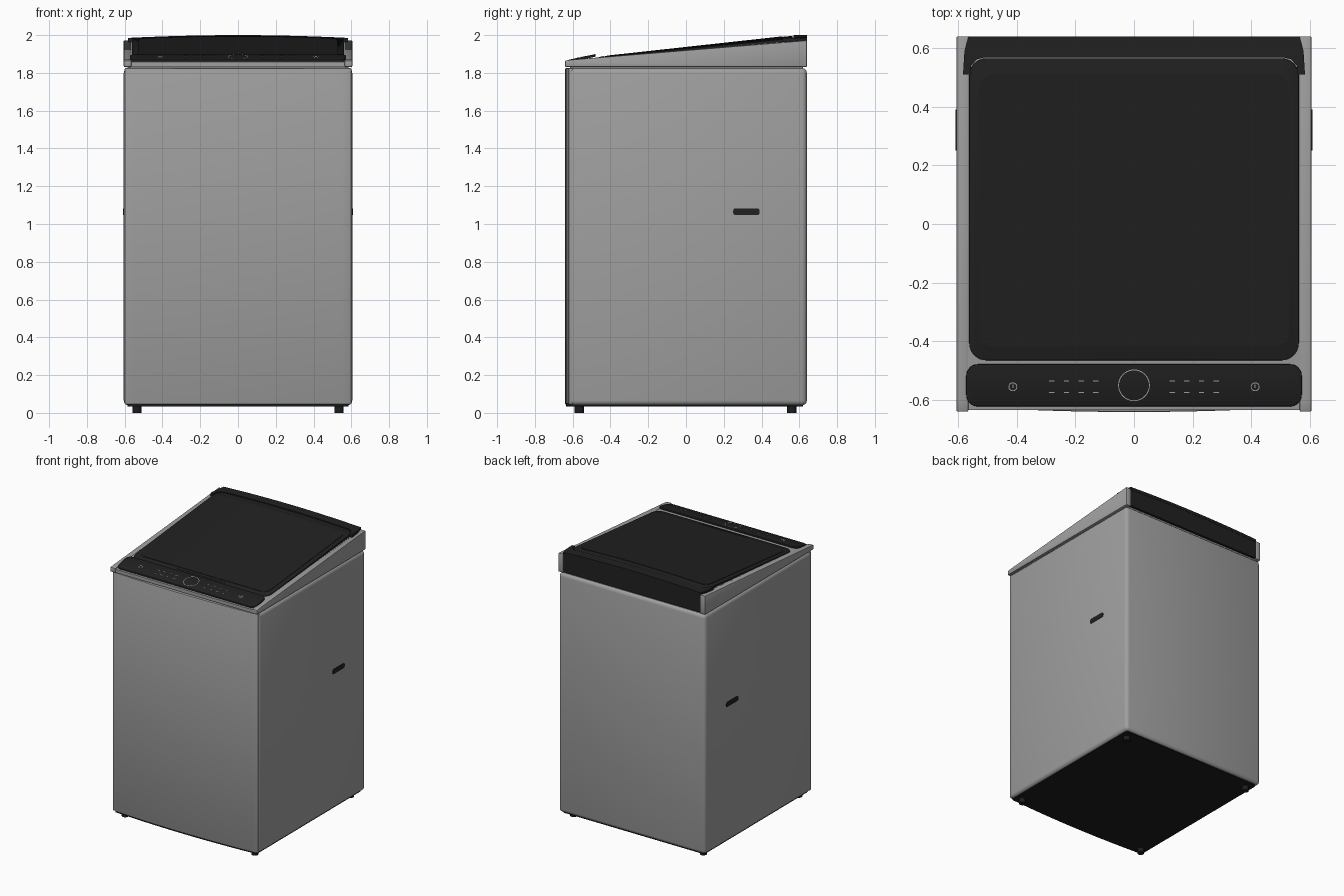
import bpy, bmesh, math
from mathutils import Vector

if "Cube" in bpy.data.objects:
    bpy.data.objects.remove(bpy.data.objects["Cube"], do_unlink=True)


def material(name, value):
    m = bpy.data.materials.new(name)
    m.use_nodes = True
    colour = (value, value, value, 1)
    m.diffuse_color = colour
    m.node_tree.nodes["Principled BSDF"].inputs["Base Color"].default_value = colour
    return m


steel = material("cabinet grey", 0.35)
brushed = material("brushed front grey", 0.34)
black = material("gloss black", 0.015)
dark = material("base black", 0.012)
mark = material("marking grey", 0.42)


def finish(name, bm, mat, bevel=0, segments=3, smooth=True):
    bmesh.ops.recalc_face_normals(bm, faces=bm.faces)
    mesh = bpy.data.meshes.new(name)
    bm.to_mesh(mesh)
    bm.free()
    mesh.materials.append(mat)
    ob = bpy.data.objects.new(name, mesh)
    bpy.context.collection.objects.link(ob)
    bpy.ops.object.select_all(action="DESELECT")
    ob.select_set(True)
    bpy.context.view_layer.objects.active = ob
    if bevel:
        mod = ob.modifiers.new("rounded edges", "BEVEL")
        mod.width, mod.segments = bevel, segments
        mod.limit_method, mod.angle_limit = "ANGLE", math.radians(40)
        bpy.ops.object.modifier_apply(modifier=mod.name)
    if smooth:
        bpy.ops.object.shade_smooth_by_angle(angle=math.radians(35))
    return ob


def box(name, x, y, z, mat, bevel=0):
    bm = bmesh.new()
    bmesh.ops.create_cube(bm, size=1)
    for v in bm.verts:
        v.co = [lo + (c + 0.5) * (hi - lo) for c, (lo, hi) in zip(v.co, (x, y, z))]
    return finish(name, bm, mat, bevel)


def extrude(points, shift):
    bm = bmesh.new()
    face = bm.faces.new([bm.verts.new(p) for p in points])
    top = bmesh.ops.extrude_face_region(bm, geom=[face])["geom"]
    for v in top:
        if isinstance(v, bmesh.types.BMVert):
            v.co += Vector(shift)
    return bm


def rounded(x0, x1, y0, y1, r, steps=8):
    pts = []
    for k, (cx, cy) in enumerate([(x1 - r, y1 - r), (x0 + r, y1 - r),
                                  (x0 + r, y0 + r), (x1 - r, y0 + r)]):
        for i in range(steps + 1):
            a = math.pi / 2 * (k + i / steps)
            pts.append((cx + r * math.cos(a), cy + r * math.sin(a)))
    return pts


def slab(name, outline, low, high, surface, mat, bevel=0, flat_bottom=None):
    """Plate that follows a sloping, arched surface."""
    bm = extrude([(x, y, 0) for x, y in outline], (0, 0, 1))
    for i in range(-5, 6):
        bmesh.ops.bisect_plane(bm, geom=bm.verts[:] + bm.edges[:] + bm.faces[:],
                               plane_co=(i * 0.1, 0, 0), plane_no=(1, 0, 0))
    for v in bm.verts:
        if v.co.z < 0.5 and flat_bottom is not None:
            v.co.z = flat_bottom
        else:
            v.co.z = surface(v.co.x, v.co.y) + (high if v.co.z > 0.5 else low)
    return finish(name, bm, mat, bevel, 2)


def lid_surface(x, y):
    t = max(0, (y + 0.46) / 1.02)
    return 1.884 + 0.098 * t + 0.014 * t * (1 - (x / 0.57) ** 2)


def cover_surface(x, y):
    return 1.985 + 0.015 * (1 - (x / 0.585) ** 2)


def panel_surface(x, y):
    return 1.87 + 0.21 * (y + 0.62)


# Cabinet with a gently bowed front panel
box("cabinet", (-0.605, 0.605), (-0.622, 0.64), (0.04, 1.826), steel, 0.026)
bow = [(0.6 * i / 12, -0.641 + 0.02 * (i / 12) ** 2) for i in range(-12, 13)]
bow += [(0.6, -0.6), (-0.6, -0.6)]
front = extrude([(x, y, 0.045) for x, y in bow], (0, 0, 1.78))
finish("front_panel", front, brushed, 0.006, 2)

# Base plate and feet
slab("base_plate", rounded(-0.585, 0.585, -0.61, 0.62, 0.02) , 0.034, 0.05,
     lambda x, y: 0, dark)
base_bow = [(x * 0.97, y + 0.006) for x, y in bow]
finish("base_front_lip", extrude([(x, y, 0.034) for x, y in base_bow], (0, 0, 0.012)), dark)
for sx, side in ((1, "left"), (-1, "right")):
    for y, end in ((-0.565, "front"), (0.56, "back")):
        bm = bmesh.new()
        bmesh.ops.create_cone(bm, cap_ends=True, segments=20, radius1=0.024,
                              radius2=0.024, depth=0.04)
        bmesh.ops.translate(bm, verts=bm.verts, vec=(sx * 0.535, y, 0.02))
        finish(f"{end}_{side}_foot", bm, dark)

    # Side grip and sloping rail
    grip = [(sx * 0.6, y, z) for y, z in rounded(0.25, 0.39, 1.047, 1.083, 0.012, 4)]
    finish(f"{side}_side_grip", extrude(grip, (sx * 0.008, 0, 0)), black)
    rail = [(-0.64, 1.832), (0.64, 1.832), (0.64, 1.972), (-0.605, 1.87), (-0.64, 1.865)]
    bm = extrude([(sx * 0.565, y, z) for y, z in rail], (sx * 0.04, 0, 0))
    finish(f"{side}_rail", bm, steel, 0.004, 2)

# Top deck between the rails, with a shadow gap beneath
box("shadow_gap", (-0.585, 0.585), (-0.615, 0.62), (1.81, 1.845), steel)
deck = [(-0.635, 1.833), (0.6, 1.833), (0.6, 1.97), (-0.48, 1.878), (-0.635, 1.858)]
finish("top_deck", extrude([(-0.568, y, z) for y, z in deck], (1.136, 0, 0)), steel)

# Lid with a raised window plate and a finger slot
slab("lid", rounded(-0.562, 0.562, -0.465, 0.565, 0.06), -0.02, 0, lid_surface, black, 0.003)
slab("lid_window", rounded(-0.528, 0.528, -0.417, 0.512, 0.05), -0.002, 0.003,
     lid_surface, black)
slab("lid_finger_slot", rounded(-0.2, 0.2, -0.442, -0.437, 0.002, 2), -0.002, 0.002,
     lid_surface, dark)

# Rear hinge cover with forward arms around the lid
half = [(0.565, 0.64), (0.578, 0.59), (0.583, 0.51), (0.558, 0.51),
        (0.555, 0.54), (0.535, 0.562), (0.51, 0.568)]
outline = half + [(-x, y) for x, y in reversed(half)]
slab("hinge_cover", outline, -0.022, 0, cover_surface, black)
slab("rear_cover", [(-0.566, 0.59), (0.566, 0.59), (0.566, 0.638), (-0.566, 0.638)],
     0, -0.005, cover_surface, black, flat_bottom=1.838)

# Control panel and its markings
slab("control_panel", rounded(-0.572, 0.572, -0.622, -0.478, 0.04), -0.014, 0,
     panel_surface, black, 0.003)


def ring(name, x, y, r, width):
    bm = bmesh.new()
    n = 40
    rows = [[bm.verts.new((x + q * math.cos(math.tau * i / n), y + q * math.sin(math.tau * i / n), 0))
             for i in range(n)] for q in (r - width, r)]
    for i in range(n):
        j = (i + 1) % n
        bm.faces.new((rows[0][i], rows[1][i], rows[1][j], rows[0][j]))
    for v in bm.verts:
        v.co.z = panel_surface(v.co.x, v.co.y) + 0.0015
    finish(name, bm, mark, smooth=False)


def dash(name, x, y, w, h):
    slab(name, [(x - w, y - h), (x + w, y - h), (x + w, y + h), (x - w, y + h)],
         -0.001, 0.0015, panel_surface, mark)


ring("dial_ring", 0, -0.55, 0.054, 0.003)
for sx, side in ((1, "left"), (-1, "right")):
    ring(f"{side}_button_ring", sx * 0.413, -0.555, 0.015, 0.003)
    dash(f"{side}_button_mark", sx * 0.413, -0.553, 0.0015, 0.006)
    for i in range(4):
        for row, y in enumerate((-0.535, -0.574)):
            dash(f"{side}_indicator_{row}_{i}", sx * (0.13 + i * 0.05), y, 0.009, 0.0018)
